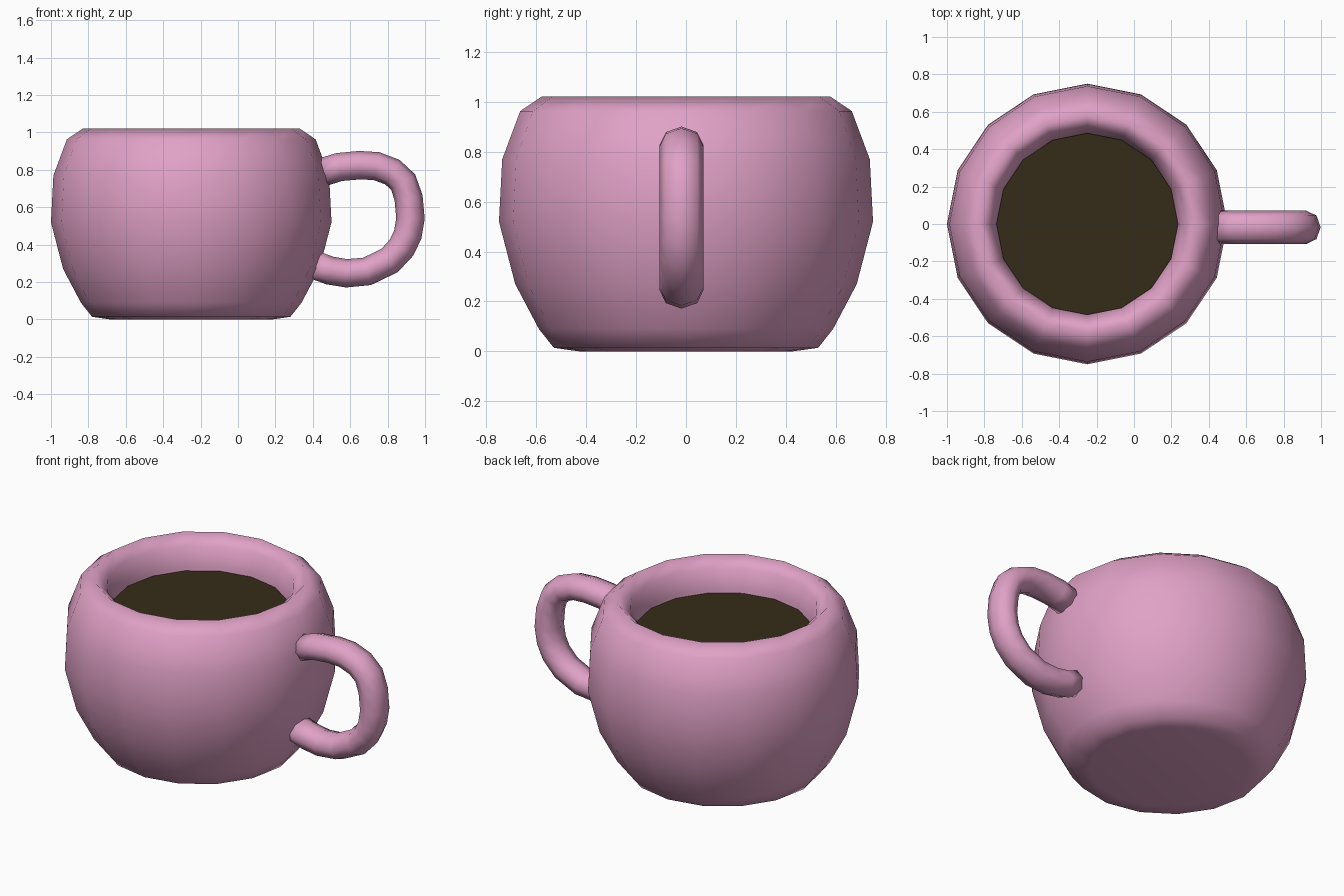
import bpy, bmesh
from math import cos, sin, pi
from mathutils import Vector

if "Cube" in bpy.data.objects:
    bpy.data.objects.remove(bpy.data.objects["Cube"])

SIDES = 16
CX = -0.25  # axis of the cup


def material(name, rgb):
    m = bpy.data.materials.new(name)
    m.diffuse_color = (*rgb, 1)
    m.use_nodes = True
    m.node_tree.nodes["Principled BSDF"].inputs["Base Color"].default_value = m.diffuse_color
    return m


def make_object(name, rings, mat, cap_start=True, cap_end=True):
    """Skin a list of vertex rings into one smooth object."""
    bm = bmesh.new()
    loops = [[bm.verts.new(p) for p in ring] for ring in rings]
    n = len(loops[0])
    for a, b in zip(loops, loops[1:]):
        for i in range(n):
            j = (i + 1) % n
            bm.faces.new((a[i], a[j], b[j], b[i]))
    if cap_start:
        bm.faces.new(loops[0][::-1])
    if cap_end:
        bm.faces.new(loops[-1])
    bmesh.ops.recalc_face_normals(bm, faces=bm.faces[:])
    for f in bm.faces:
        f.smooth = True
    mesh = bpy.data.meshes.new(name)
    bm.to_mesh(mesh)
    bm.free()
    mesh.materials.append(mat)
    ob = bpy.data.objects.new(name, mesh)
    bpy.context.collection.objects.link(ob)
    return ob


def circle(r, z):
    return [(CX + r * cos(2 * pi * i / SIDES), r * sin(2 * pi * i / SIDES), z)
            for i in range(SIDES)]


pink = material("pink_glaze", (0.745, 0.356, 0.565))
brown = material("coffee_brown", (0.036, 0.024, 0.009))

# Cup: outer wall, rounded rim, inner wall and inner floor
profile = [(0.43, 0.0), (0.53, 0.014), (0.59, 0.09), (0.685, 0.27), (0.75, 0.52),
           (0.737, 0.77), (0.665, 0.963), (0.578, 1.022), (0.515, 0.965),
           (0.485, 0.85), (0.48, 0.55), (0.42, 0.2), (0.3, 0.12)]
make_object("cup_body", [circle(r, z) for r, z in profile], pink)

# Coffee: flat disc inside the cup
bm = bmesh.new()
bm.faces.new([bm.verts.new(p) for p in circle(0.485, 0.83)])
mesh = bpy.data.meshes.new("coffee")
bm.to_mesh(mesh)
bm.free()
mesh.materials.append(brown)
bpy.context.collection.objects.link(bpy.data.objects.new("coffee", mesh))

# Handle: eight-sided tube swept along a curve in the xz plane
path = [(0.455, 0.788), (0.54, 0.815), (0.65, 0.825), (0.74, 0.82), (0.825, 0.788),
        (0.883, 0.735), (0.912, 0.65), (0.922, 0.54), (0.908, 0.455), (0.875, 0.385),
        (0.81, 0.315), (0.69, 0.257), (0.58, 0.247), (0.49, 0.262), (0.415, 0.29)]
pts = [Vector((x, -0.018, z)) for x, z in path]
side = Vector((0, 1, 0))
rings = []
for i, p in enumerate(pts):
    tangent = (pts[min(i + 1, len(pts) - 1)] - pts[max(i - 1, 0)]).normalized()
    normal = side.cross(tangent)
    rings.append([p + side * 0.089 * cos(k * pi / 4) + normal * 0.076 * sin(k * pi / 4)
                  for k in range(8)])
handle = make_object("handle", rings, pink)
